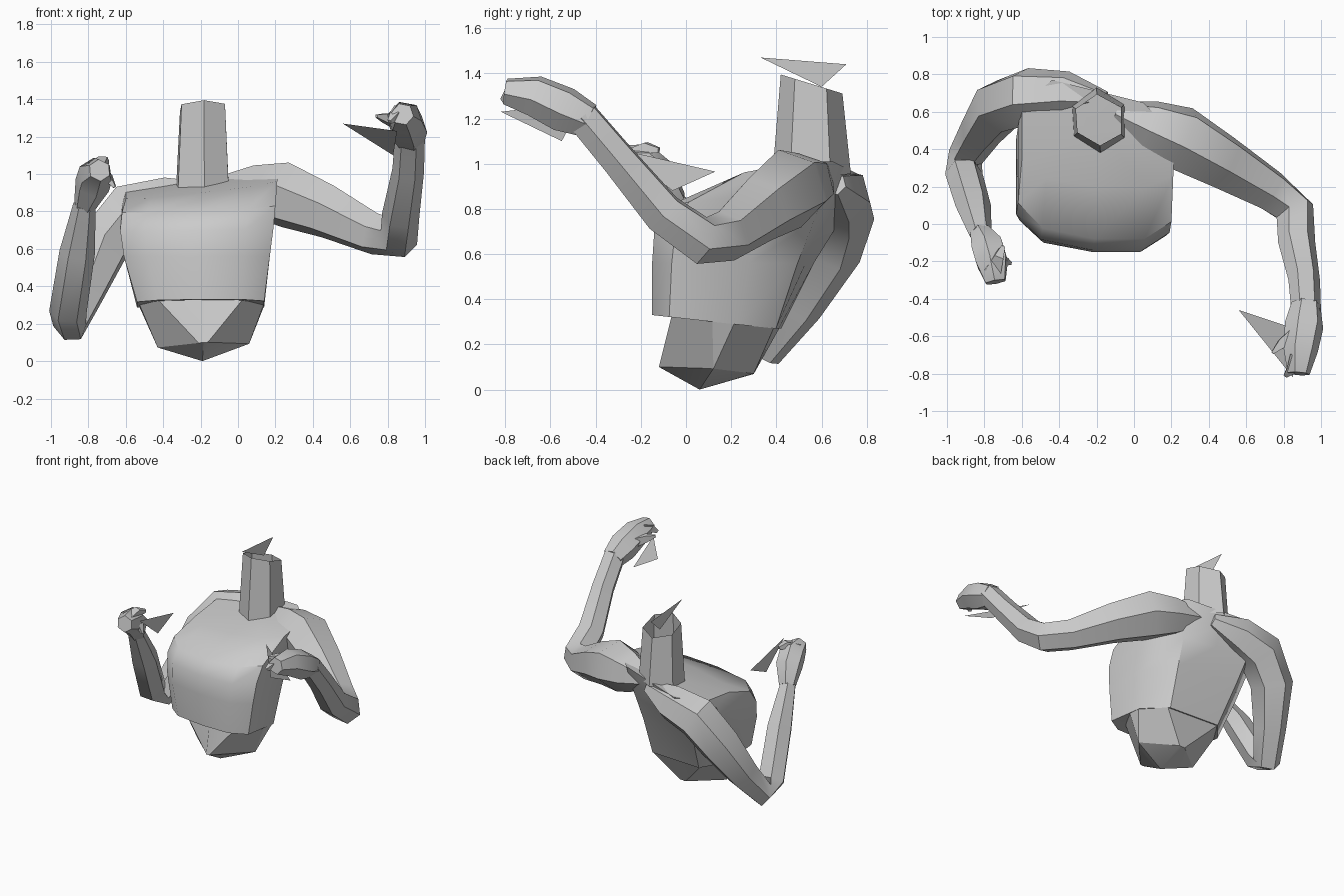
import bpy
import bmesh
import math
from mathutils import Vector

default_cube = bpy.data.objects.get("Cube")
if default_cube:
    bpy.data.objects.remove(default_cube, do_unlink=True)

# One clay grey for the whole figure
clay = bpy.data.materials.new("clay_grey")
clay.use_nodes = True
clay_colour = (0.6, 0.6, 0.6, 1)
clay.diffuse_color = clay_colour
clay.node_tree.nodes["Principled BSDF"].inputs["Base Color"].default_value = clay_colour


def finish(name, bm, smooth_angle=40):
    """Turn a bmesh into a named, shaded object."""
    bmesh.ops.remove_doubles(bm, verts=bm.verts[:], dist=0.001)
    bmesh.ops.recalc_face_normals(bm, faces=bm.faces[:])
    mesh = bpy.data.meshes.new(name)
    bm.to_mesh(mesh)
    bm.free()
    mesh.materials.append(clay)
    obj = bpy.data.objects.new(name, mesh)
    bpy.context.collection.objects.link(obj)
    bpy.ops.object.select_all(action='DESELECT')
    obj.select_set(True)
    bpy.context.view_layer.objects.active = obj
    bpy.ops.object.shade_smooth_by_angle(angle=math.radians(smooth_angle))
    return obj


def loft(name, rings, start=None, end=None, smooth_angle=40):
    """Skin a list of rings; optional points close the two ends."""
    bm = bmesh.new()
    loops = [[bm.verts.new(point) for point in ring] for ring in rings]
    count = len(loops[0])
    for lower, upper in zip(loops, loops[1:]):
        for i in range(count):
            j = (i + 1) % count
            bm.faces.new((lower[i], lower[j], upper[j], upper[i]))
    for tip, loop in ((start, loops[0]), (end, loops[-1])):
        if tip is not None:
            apex = bm.verts.new(tip)
            for i in range(count):
                bm.faces.new((loop[i], loop[(i + 1) % count], apex))
    return finish(name, bm, smooth_angle)


def limb(name, path, sides=6):
    """Tapered tube along (x, y, z, radius) stations."""
    centres = [Vector(station[:3]) for station in path]
    rings = []
    tangent = (centres[1] - centres[0]).normalized()
    normal = tangent.orthogonal().normalized()
    for i, centre in enumerate(centres):
        before = centres[max(i - 1, 0)]
        after = centres[min(i + 1, len(centres) - 1)]
        new_tangent = (after - before).normalized()
        normal = tangent.rotation_difference(new_tangent) @ normal
        tangent = new_tangent
        binormal = tangent.cross(normal)
        ring = []
        for k in range(sides):
            a = math.tau * k / sides
            ring.append(centre + path[i][3] * (math.cos(a) * normal + math.sin(a) * binormal))
        rings.append(ring)
    return loft(name, rings, centres[0], centres[-1])


def plate(name, corners):
    """Loose single triangle."""
    bm = bmesh.new()
    bm.faces.new([bm.verts.new(corner) for corner in corners])
    return finish(name, bm)


# Torso: chamfered sections, leaning back and twisted at the shoulders
SECTION = ((-1, -.55), (-.68, -.86), (0, -1), (.65, -1), (1, -.72),
           (1, .4), (.6, 1), (0, 1), (-.6, 1), (-1, .4))


def torso_ring(x_min, x_max, y_front, y_back, z_front, z_back, twist, roll,
               taper=1, diamond=0):
    """Taper narrows front and back edges; diamond gathers the side points."""
    ring = []
    for u, v in SECTION:
        if abs(u) < 1:
            u *= taper
        else:
            v += diamond * (.15 - v)
        t = (v + 1) / 2
        x = (x_min + x_max) / 2 + u * (x_max - x_min) / 2
        y = y_front + t * (y_back - y_front) - twist * u * t
        z = z_front + t * (z_back - z_front) + roll * u
        ring.append((x, y, z))
    return ring


belly_sections = [
    (-.43, .06, -.12, .3, .1, .07, 0, .01, .15, 1),
    (-.53, .14, -.06, .4, .34, .27, .02, 0, 1.05, .6),
]
loft("belly", [torso_ring(*s) for s in belly_sections],
     start=(-.19, .06, 0), smooth_angle=25)

chest_sections = [
    (-.54, .14, -.15, .41, .33, .27, .02, 0),
    (-.61, .17, -.15, .53, .56, .56, .06, 0),
    (-.63, .19, -.14, .62, .7, .74, .09, .01),
    (-.62, .2, -.08, .68, .8, .87, .1, .02),
    (-.6, .21, .2, .71, .9, .98, .1, .05),
]
loft("chest", [torso_ring(*s) for s in chest_sections],
     start=(-.19, .13, .32), end=(-.19, .5, .95), smooth_angle=40)

# Neck: open six-sided tube with a slanted rim
neck_outline = ((-.2, .73), (-.05, .64), (-.05, .46),
                (-.18, .38), (-.32, .47), (-.33, .63))
neck_base = [(x, y, .92 + .1 * (y - .38)) for x, y in neck_outline]
neck_rim = [(-.19 + .86 * (x + .19), .56 + .78 * (y - .56), 1.39 - .24 * (y - .4))
            for x, y in neck_outline]
loft("neck", [neck_base, neck_rim], smooth_angle=20)
plate("neck_plate", [(-.2, .33, 1.47), (-.2, .71, 1.44), (-.2, .6, 1.34)])

# Left arm: raised out to the side, forearm reaching forward
limb("left_arm", [
    (-.1, .6, .93, .06),
    (.08, .53, .91, .14),
    (.25, .46, .89, .18),
    (.48, .33, .8, .15),
    (.73, .18, .68, .115),
    (.86, .07, .66, .11),
    (.87, -.1, .78, .1),
    (.91, -.3, 1.02, .085),
    (.92, -.46, 1.21, .08),
])
limb("left_palm", [
    (.92, -.43, 1.19, .08),
    (.91, -.54, 1.24, .105),
    (.89, -.67, 1.3, .095),
    (.88, -.8, 1.32, .06),
])
limb("left_fingers", [
    (.87, -.7, 1.33, .05),
    (.84, -.78, 1.31, .035),
    (.81, -.81, 1.28, .015),
], sides=4)
limb("left_thumb", [
    (.87, -.58, 1.27, .05),
    (.79, -.64, 1.3, .035),
    (.74, -.69, 1.31, .01),
], sides=4)
plate("left_hand_plate", [(.56, -.46, 1.27), (.85, -.82, 1.23), (.83, -.55, 1.1)])

# Right arm: lowered behind the body, forearm folded upward
limb("right_arm", [
    (-.15, .66, .91, .05),
    (-.36, .69, .86, .13),
    (-.57, .68, .8, .16),
    (-.72, .63, .62, .15),
    (-.82, .49, .37, .115),
    (-.9, .36, .19, .095),
    (-.91, .27, .26, .1),
    (-.86, .1, .58, .095),
    (-.82, -.06, .84, .06),
])
limb("right_palm", [
    (-.82, -.05, .83, .06),
    (-.78, -.13, .94, .095),
    (-.76, -.2, 1.0, .095),
    (-.74, -.31, 1.02, .06),
])
limb("right_fingers", [
    (-.75, -.24, 1.02, .065),
    (-.72, -.17, 1.07, .035),
    (-.7, -.12, 1.06, .015),
], sides=4)
limb("right_thumb", [
    (-.75, -.18, .99, .045),
    (-.69, -.2, .98, .03),
    (-.66, -.21, .93, .01),
], sides=4)
plate("right_hand_plate", [(-.635, -.28, 1.06), (-.635, .13, .965), (-.635, -.06, .88)])
